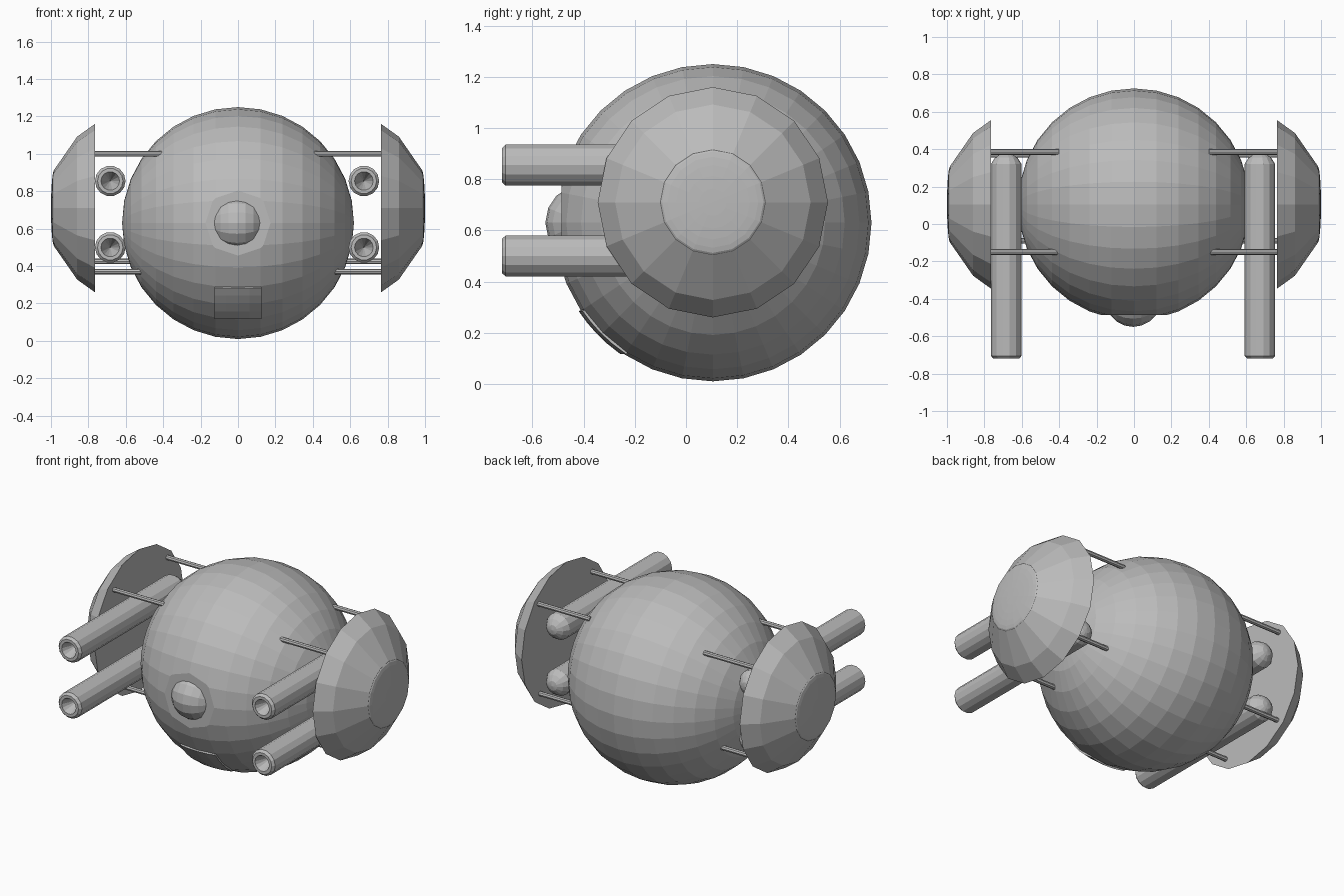
import bpy, bmesh, math
from mathutils import Matrix, Vector

if "Cube" in bpy.data.objects:
    bpy.data.objects.remove(bpy.data.objects["Cube"])

grey = bpy.data.materials.new("hull_grey")
grey.use_nodes = True
colour = (0.5, 0.5, 0.5, 1)
grey.diffuse_color = colour
grey.node_tree.nodes["Principled BSDF"].inputs["Base Color"].default_value = colour

CENTRE = Vector((0, 0.105, 0.63))
RADIUS = 0.62
TO_X = Matrix.Rotation(math.pi / 2, 4, "Y")


def finish(name, bm):
    """Turn a bmesh into a flat shaded grey object."""
    bmesh.ops.recalc_face_normals(bm, faces=bm.faces)
    mesh = bpy.data.meshes.new(name)
    bm.to_mesh(mesh)
    bm.free()
    mesh.materials.append(grey)
    obj = bpy.data.objects.new(name, mesh)
    bpy.context.collection.objects.link(obj)
    return obj


def ball(bm, centre, radius, segments, rings, turn=TO_X, scale=(1, 1, 1)):
    matrix = Matrix.Translation(centre) @ Matrix.Diagonal((*scale, 1)) @ turn
    bmesh.ops.create_uvsphere(bm, u_segments=segments, v_segments=rings,
                              radius=radius, matrix=matrix)


def lathe(bm, profile, centre, axis, sides):
    """Spin (along, radius) points round an axis; zero radius closes the end."""
    turn = Vector((0, 0, 1)).rotation_difference(Vector(axis)).to_matrix().to_4x4()
    place = Matrix.Translation(centre) @ turn
    rows = []
    for along, radius in profile:
        count = sides if radius else 1
        rows.append([bm.verts.new(place @ Vector((
            radius * math.cos(math.tau * i / sides),
            radius * math.sin(math.tau * i / sides), along)))
            for i in range(count)])
    for a, b in zip(rows, rows[1:]):
        for i in range(sides):
            j = (i + 1) % sides
            corners = [a[i % len(a)], a[j % len(a)], b[j % len(b)], b[i % len(b)]]
            bm.faces.new(list(dict.fromkeys(corners)))


# Round hull with a shallow flat under the front eye
bm = bmesh.new()
ball(bm, CENTRE, RADIUS, 32, 16)
cut = bmesh.ops.bisect_plane(bm, geom=bm.verts[:] + bm.edges[:] + bm.faces[:],
                             plane_co=(0, -0.487, 0), plane_no=(0, -1, 0),
                             clear_outer=True)
rim = [e for e in cut["geom_cut"] if isinstance(e, bmesh.types.BMEdge)]
bmesh.ops.contextual_create(bm, geom=rim)
finish("hull", bm)

# Front eye
bm = bmesh.new()
ball(bm, (-0.005, -0.4, 0.63), 0.15, 16, 10)
finish("front_eye", bm)

# Curved hatch lying on the lower front of the hull
bm = bmesh.new()
bmesh.ops.create_grid(bm, x_segments=4, y_segments=4, size=1)
for v in bm.verts:
    x, z = v.co.x * 0.125, 0.2 + v.co.y * 0.084
    depth = math.sqrt((RADIUS + 0.008) ** 2 - x * x - (z - CENTRE.z) ** 2)
    v.co = (x, CENTRE.y - depth, z)
front = bm.faces[:]
bmesh.ops.recalc_face_normals(bm, faces=front)
extruded = bmesh.ops.extrude_face_region(bm, geom=front, use_keep_orig=True)
for v in extruded["geom"]:
    if isinstance(v, bmesh.types.BMVert):
        v.co = CENTRE + (v.co - CENTRE) * 0.95
finish("lower_hatch", bm)

for side, s in (("left", 1), ("right", -1)):
    # Side pod: flat inner face, faceted slopes
    bm = bmesh.new()
    lathe(bm, [(0, 0), (0, 0.45), (0.095, 0.382), (0.218, 0.205), (0.218, 0)],
          (s * 0.765, 0.105, 0.71), (s, 0, 0), 16)
    finish(side + "_pod", bm)

    # Shallow domed cap on the pod
    bm = bmesh.new()
    ball(bm, (s * 0.982, 0.105, 0.71), 0.205, 16, 12, scale=(0.088, 1, 1))
    finish(side + "_pod_cap", bm)

    # Barrels with chamfered, hollow muzzles and rounded rear ends
    gun_x = 0.673 if s > 0 else -0.683
    for level, z in (("upper", 0.855), ("lower", 0.5)):
        bm = bmesh.new()
        lathe(bm, [(0.12, 0), (0, 0.05), (0, 0.068), (0.015, 0.082), (1.04, 0.082),
                   (1.075, 0.06), (1.095, 0.03), (1.1, 0)],
              (gun_x, -0.72, z), (0, 1, 0), 14)
        finish(f"{side}_{level}_barrel", bm)

    # Thin struts joining the pod to the hull
    for name, start, y, z in (("upper_front", 0.405, -0.15, 1.0),
                              ("upper_rear", 0.4, 0.385, 1.0),
                              ("lower_front", 0.5, -0.09, 0.37),
                              ("lower_rear", 0.45, 0.37, 0.425)):
        bm = bmesh.new()
        length = 0.77 - start
        lathe(bm, [(0, 0), (0, 0.015), (length, 0.015), (length, 0)],
              (s * start, y, z), (s, 0, 0), 8)
        finish(f"{side}_{name}_strut", bm)
